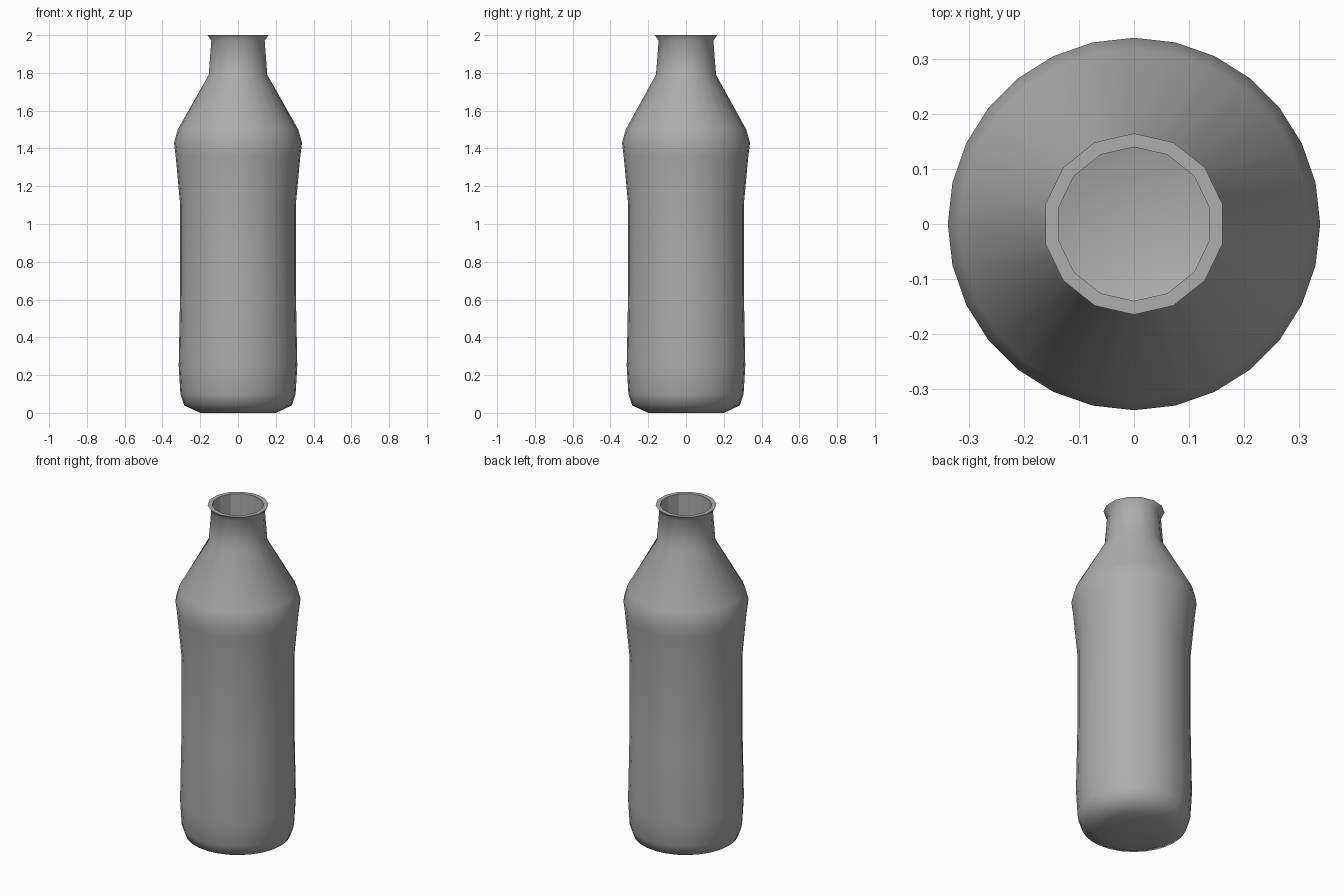
import bpy, bmesh, math

cube = bpy.data.objects.get("Cube")
if cube:
    bpy.data.objects.remove(cube, do_unlink=True)

SIDES = 28


def make_material(name, value):
    mat = bpy.data.materials.new(name)
    mat.use_nodes = True
    colour = (value, value, value, 1)
    mat.diffuse_color = colour
    mat.node_tree.nodes["Principled BSDF"].inputs["Base Color"].default_value = colour
    return mat


def ring(bm, radius, z, coarse):
    """Ring of points; coarse rings put every second point on a chord."""
    verts = []
    for i in range(SIDES):
        a = math.pi / 2 + i * math.tau / SIDES
        r = radius * math.cos(math.tau / SIDES) if coarse and i % 2 else radius
        verts.append(bm.verts.new((r * math.cos(a), r * math.sin(a), z)))
    return verts


# Outer wall from base to lip, as (radius, height)
outer = [(0.2, 0), (0.285, 0.04), (0.305, 0.1), (0.314, 0.25), (0.306, 0.66),
         (0.306, 1.1), (0.33, 1.36), (0.339, 1.43), (0.319, 1.5),
         (0.159, 1.79), (0.145, 1.97), (0.165, 2)]
# Inner wall from mouth to floor
inner = [(0.14, 2), (0.14, 1.8), (0.295, 1.5), (0.31, 1.4), (0.285, 1.1),
         (0.285, 0.1), (0.2, 0.03)]

bm = bmesh.new()
rings = [ring(bm, r, z, z > 1.7) for r, z in outer + inner]
for n, (low, high) in enumerate(zip(rings, rings[1:])):
    for i in range(SIDES):
        j = (i + 1) % SIDES
        bm.faces.new((low[i], low[j], high[j], high[i]))
bm.faces.new(rings[0])
bm.faces.new(rings[-1])
bmesh.ops.recalc_face_normals(bm, faces=bm.faces[:])
mesh = bpy.data.meshes.new("bottle")
bm.to_mesh(mesh)
bm.free()

bottle = bpy.data.objects.new("bottle", mesh)
bpy.context.collection.objects.link(bottle)
mesh.materials.append(make_material("plain grey", 0.42))

# Smooth walls with a crisp lip
bpy.ops.object.select_all(action='DESELECT')
bottle.select_set(True)
bpy.context.view_layer.objects.active = bottle
bpy.ops.object.shade_smooth_by_angle(angle=math.radians(55))

# Faceted bore inside the neck
for face in mesh.polygons:
    c = face.center
    if c.z > 1.75 and face.normal.x * c.x + face.normal.y * c.y < -0.01:
        face.use_smooth = False
